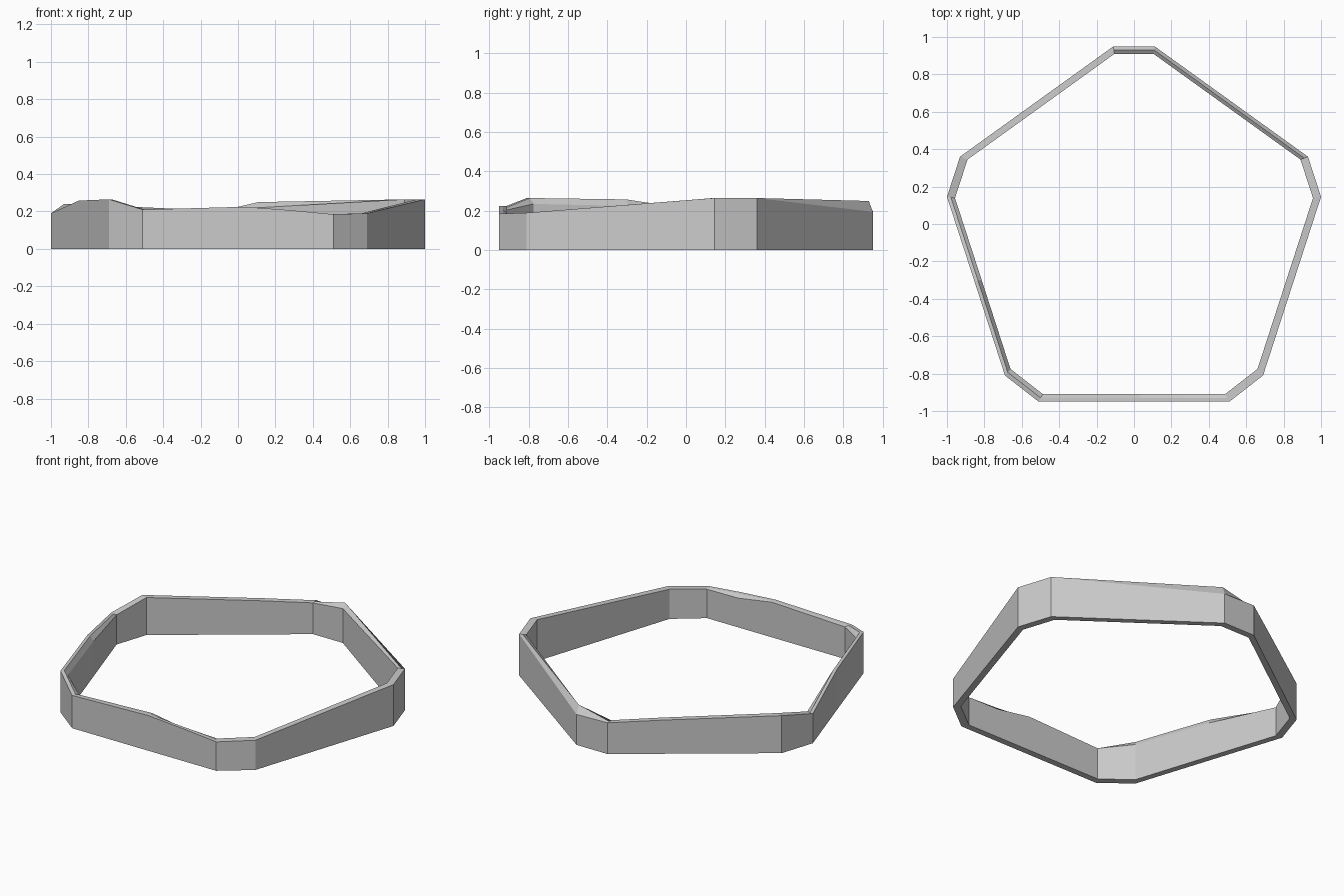
import bpy
import bmesh

cube = bpy.data.objects.get("Cube")
if cube:
    bpy.data.objects.remove(cube, do_unlink=True)

INNER_SCALE = 0.957   # inner face is the outline shrunk towards the centre

# Wall stations: outer x, y, then height at outer edge, ridge and inner edge
stations = [
    (0.11, 0.95, 0.195, 0.25, 0.22),
    (-0.11, 0.95, 0.20, 0.20, 0.20),
    (-0.36, 0.77, 0.215, 0.215, 0.215),
    (-0.93, 0.36, 0.24, 0.24, 0.24),
    (-1.0, 0.145, 0.19, 0.19, 0.19),
    (-0.852, -0.31, 0.258, 0.258, 0.225),
    (-0.69, -0.81, 0.265, 0.265, 0.235),
    (-0.51, -0.95, 0.21, 0.21, 0.205),
    (0.03, -0.95, 0.225, 0.225, 0.225),
    (0.28, -0.95, 0.207, 0.207, 0.187),
    (0.51, -0.95, 0.185, 0.185, 0.185),
    (0.69, -0.81, 0.19, 0.19, 0.19),
    (1.0, 0.145, 0.265, 0.265, 0.265),
    (0.93, 0.36, 0.265, 0.265, 0.265),
]

# Plain grey material
grey = bpy.data.materials.new("plain grey")
grey.use_nodes = True
colour = (0.6, 0.6, 0.6, 1)
grey.diffuse_color = colour
grey.node_tree.nodes["Principled BSDF"].inputs["Base Color"].default_value = colour

# Ring wall: a five-point cross-section joined around the outline
bm = bmesh.new()
sections = []
for x, y, outer, ridge, inner in stations:
    profile = [(1, 0), (1, outer), ((1 + INNER_SCALE) / 2, ridge),
               (INNER_SCALE, inner), (INNER_SCALE, 0)]
    sections.append([bm.verts.new((x * s, y * s, z)) for s, z in profile])

for i, a in enumerate(sections):
    b = sections[(i + 1) % len(sections)]
    for j in range(len(a)):
        k = (j + 1) % len(a)
        bm.faces.new((a[j], b[j], b[k], a[k]))
bmesh.ops.recalc_face_normals(bm, faces=bm.faces)

mesh = bpy.data.meshes.new("ring_wall")
bm.to_mesh(mesh)
bm.free()
mesh.materials.append(grey)
wall = bpy.data.objects.new("ring_wall", mesh)
bpy.context.collection.objects.link(wall)
